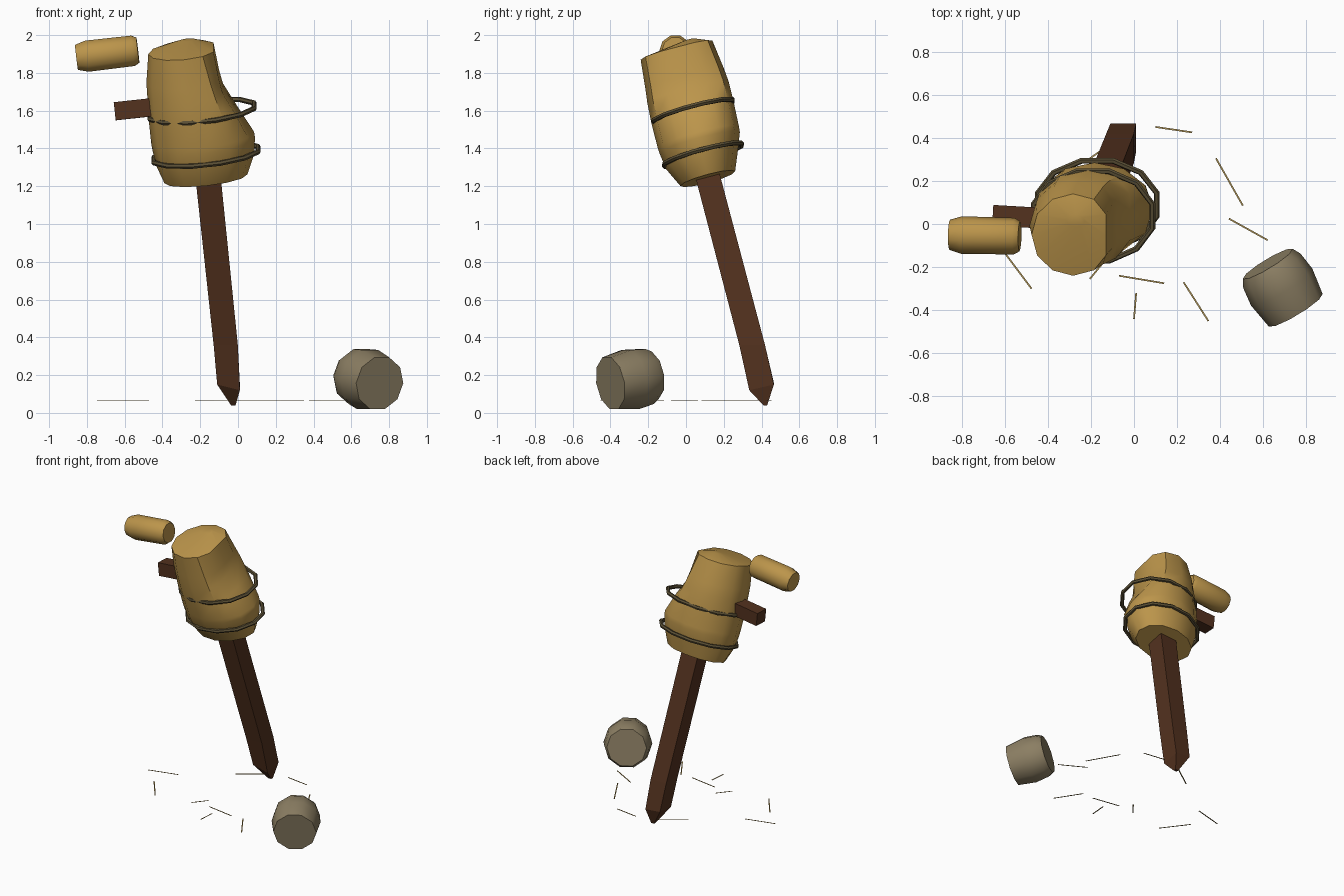
import bpy, bmesh, math
from mathutils import Vector

cube = bpy.data.objects.get("Cube")
if cube:
    bpy.data.objects.remove(cube)


def material(name, rgb):
    m = bpy.data.materials.new(name)
    m.use_nodes = True
    m.diffuse_color = (*rgb, 1)
    m.node_tree.nodes["Principled BSDF"].inputs["Base Color"].default_value = (*rgb, 1)
    return m


STRAW = material("straw gold", (0.50, 0.30, 0.07))
WOOD = material("dark wood", (0.085, 0.031, 0.013))
SACK = material("grey sackcloth", (0.26, 0.21, 0.125))
ROPE = material("old rope", (0.105, 0.08, 0.036))
STALK = material("dry stalk", (0.42, 0.29, 0.09))


def loft(name, rings, mat, smooth=True, closed=False):
    """Skin a list of equal-length point rings; cap the ends unless closed."""
    bm = bmesh.new()
    loops = [[bm.verts.new(p) for p in ring] for ring in rings]
    n = len(loops[0])
    pairs = list(zip(loops, loops[1:]))
    if closed:
        pairs.append((loops[-1], loops[0]))
    else:
        bm.faces.new(loops[0])
        bm.faces.new(loops[-1])
    for a, b in pairs:
        for i in range(n):
            j = (i + 1) % n
            bm.faces.new((a[i], a[j], b[j], b[i]))
    bmesh.ops.recalc_face_normals(bm, faces=bm.faces)
    mesh = bpy.data.meshes.new(name)
    bm.to_mesh(mesh)
    bm.free()
    mesh.materials.append(mat)
    ob = bpy.data.objects.new(name, mesh)
    bpy.context.collection.objects.link(ob)
    if smooth:
        bpy.ops.object.select_all(action="DESELECT")
        ob.select_set(True)
        bpy.context.view_layer.objects.active = ob
        bpy.ops.object.shade_smooth_by_angle(angle=math.radians(38))
    return ob


def circle(n, turn=0.0):
    return [(math.cos(2 * math.pi * (i + turn) / n), math.sin(2 * math.pi * (i + turn) / n))
            for i in range(n)]


def barrel(name, start, end, profile, n, mat, smooth=True, turn=0.0, flat=1.0):
    """Round or square bar along start-end; profile holds (fraction, radius)."""
    start, end = Vector(start), Vector(end)
    axis = (end - start).normalized()
    side = axis.cross(Vector((0, 0, 1))).normalized()
    up = side.cross(axis) * flat
    rings = [[start.lerp(end, t) + r * (c * side + s * up) for c, s in circle(n, turn)]
             for t, r in profile]
    return loft(name, rings, mat, smooth)


# Everything on the leaning post shares the same tilt
LEAN_X, LEAN_Y = 0.105, 0.265


def tilted(cx, cy, cz, dx, dy):
    return Vector((cx + dx, cy + dy, cz + LEAN_X * dx + LEAN_Y * dy))


# Straw body: z, x min, x max, y min, y max, and where the slash trims it
sections = [
    (1.24, -0.39, 0.05, -0.03, 0.26, 1),
    (1.34, -0.435, 0.085, -0.105, 0.275, 1),
    (1.43, -0.455, 0.09, -0.14, 0.285, 1),
    (1.46, -0.46, 0.09, -0.15, 0.28, 0.085),
    (1.60, -0.475, 0.05, -0.185, 0.25, -0.02),
    (1.70, -0.48, 0.0, -0.205, 0.225, -0.08),
    (1.77, -0.485, -0.03, -0.215, 0.20, -0.1),
    (1.92, -0.475, -0.09, -0.24, 0.14, -0.13),
    (1.974, -0.31, -0.23, -0.015, 0.045, 1),
]
rings = []
for z, x0, x1, y0, y1, trim in sections:
    cx, cy = (x0 + x1) / 2, (y0 + y1) / 2
    rings.append([tilted(cx, cy, z, min(c * (x1 - x0) / 2, trim - cx), s * (y1 - y0) / 2)
                  for c, s in circle(12)])
loft("straw_body", rings, STRAW)


# Rope hoops
def hoop(name, cx, cy, cz, rx, ry, thick=0.014):
    rings = []
    for c, s in circle(12, 0.5):
        mid = tilted(cx, cy, cz, c * rx, s * ry)
        out = Vector((c, s, LEAN_X * c + LEAN_Y * s)).normalized()
        up = Vector((-LEAN_X, -LEAN_Y, 1)).normalized()
        rings.append([mid + thick * (a * out + b * up) for a, b in circle(6)])
    loft(name, rings, ROPE, closed=True)


hoop("upper_rope_hoop", -0.19, 0.037, 1.597, 0.285, 0.215)
hoop("lower_rope_hoop", -0.17, 0.09, 1.367, 0.285, 0.21)

# Leaning post with a splintered tip
corners = [(-1, -1), (1, -1), (1, 1), (-1, 1)]
top = [Vector((-0.185 + 0.068 * a, 0.05 + 0.066 * b, 1.5)) for a, b in corners]
low = [Vector((-0.065 + 0.064 * a, 0.35 + 0.068 * b, 0.36)) for a, b in corners]
ends = [Vector((-0.05 + 0.06 * a, 0.40 + 0.065 * b, z))
        for (a, b), z in zip(corners, (0.15, 0.12, 0.15, 0.16))]
tip = [Vector((-0.025 + 0.012 * a, 0.42 + 0.01 * b, 0.04)) for a, b in corners]
loft("post", [top, low, ends, tip], WOOD, smooth=False)

# Broken crossbar stub
barrel("crossbar_stub", (-0.65, 0.04, 1.597), (-0.3, 0.02, 1.635),
       [(0, 0.068), (1, 0.068)], 4, WOOD, smooth=False, turn=0.5)

# Severed straw arm
barrel("severed_arm", (-0.855, -0.05, 1.882), (-0.53, -0.057, 1.92),
       [(0, 0.07), (0.17, 0.087), (0.92, 0.085), (1, 0.07)], 10, STRAW)

# Fallen sack head
barrel("fallen_head", (0.75, -0.4, 0.157), (0.62, -0.185, 0.198),
       [(0, 0.146), (0.5, 0.166), (0.85, 0.155), (1, 0.135)], 10, SACK)

# Loose flat stalks scattered near the ground
stalks = [
    (0.10, 0.45, 0.27, 0.425), (0.38, 0.305, 0.505, 0.085),
    (0.44, 0.025, 0.62, -0.075), (-0.07, -0.24, 0.14, -0.275),
    (0.01, -0.32, 0.0, -0.44), (0.23, -0.27, 0.345, -0.45),
    (-0.61, -0.12, -0.475, -0.30), (-0.205, -0.255, -0.13, -0.163),
    (-0.745, 0.005, -0.533, 0.06), (-0.225, 0.29, -0.034, 0.424),
]
for i, (x0, y0, x1, y1) in enumerate(stalks):
    barrel(f"loose_stalk_{i + 1}", (x0, y0, 0.067), (x1, y1, 0.067),
           [(0, 0.0055), (1, 0.0055)], 4, STALK, smooth=False, turn=0.5, flat=0.2)
